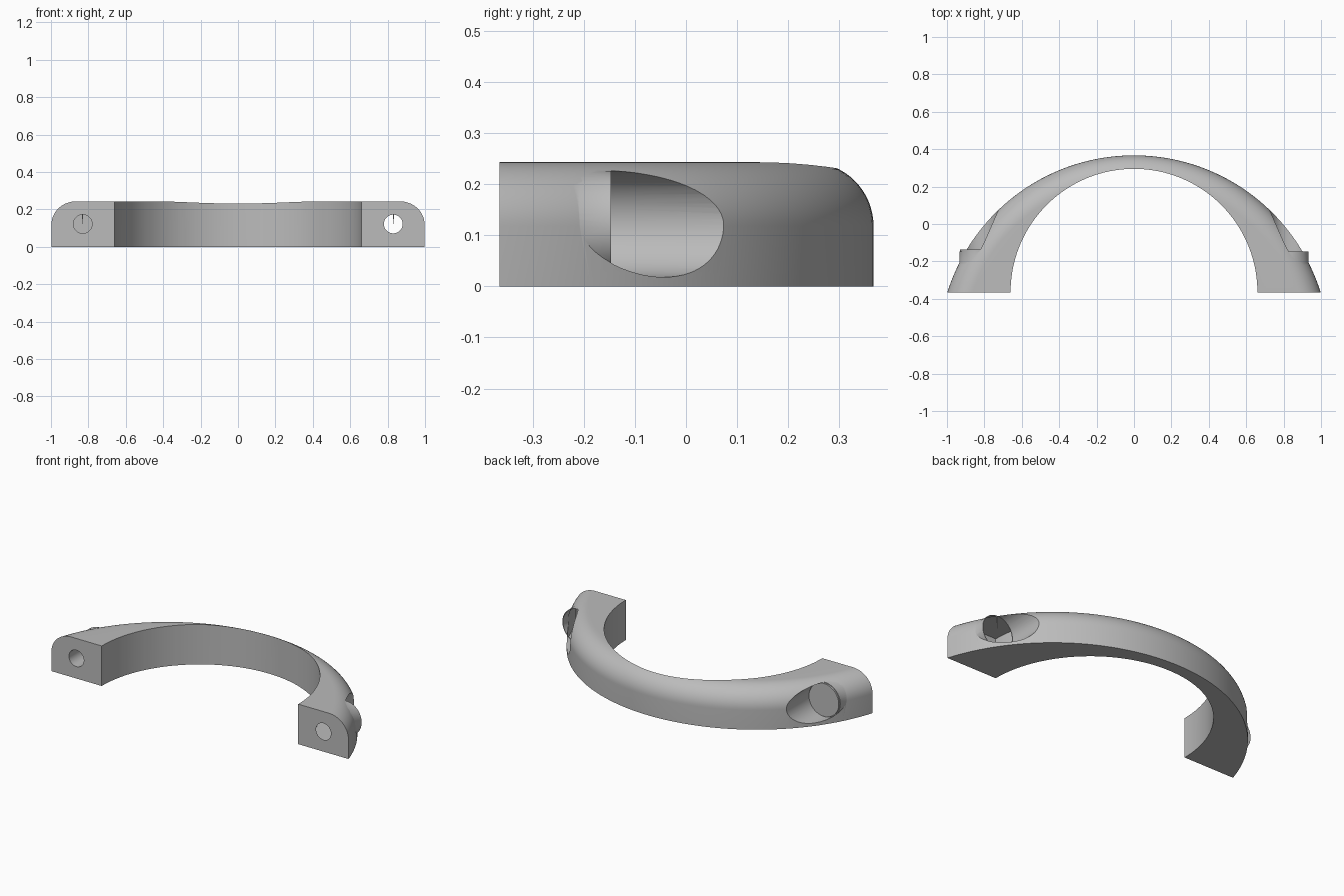
import bpy, bmesh, math
from mathutils import Matrix

if "Cube" in bpy.data.objects:
    bpy.data.objects.remove(bpy.data.objects["Cube"])

H, FRONT, BACK = 0.243, -0.365, 0.367      # height and y extent
R_OUT, R_IN, FILLET = 1.046, 0.66, 0.125
C_OUT = BACK - R_OUT                       # y of the outer arc centre
HOLE_X, HOLE_Z, HEAD_R, BORE_R, SEAT_Y = 0.83, 0.122, 0.104, 0.05, -0.147

grey = bpy.data.materials.new("light grey")
grey.diffuse_color = (0.5, 0.5, 0.5, 1)
grey.use_nodes = True
grey.node_tree.nodes["Principled BSDF"].inputs["Base Color"].default_value = grey.diffuse_color


def revolve(name, profile, matrix, steps):
    """Spin a closed (radius, height) profile into a solid around its own z axis."""
    bm = bmesh.new()
    rings = []
    for r, z in profile:
        if r == 0:
            rings.append([bm.verts.new((0, 0, z))])
        else:
            rings.append([bm.verts.new((r * math.cos(a), r * math.sin(a), z))
                          for a in (2 * math.pi * i / steps for i in range(steps))])
    for a, b in zip(rings, rings[1:]):
        for i in range(steps):
            j = (i + 1) % steps
            if len(a) == 1:
                bm.faces.new((a[0], b[j], b[i]))
            elif len(b) == 1:
                bm.faces.new((a[i], a[j], b[0]))
            else:
                bm.faces.new((a[i], a[j], b[j], b[i]))
    bmesh.ops.recalc_face_normals(bm, faces=bm.faces)
    bm.transform(matrix)
    me = bpy.data.meshes.new(name)
    bm.to_mesh(me)
    bm.free()
    ob = bpy.data.objects.new(name, me)
    me.materials.append(grey)
    bpy.context.collection.objects.link(ob)
    return ob


def combine(target, tool, operation):
    mod = target.modifiers.new("bool", 'BOOLEAN')
    mod.operation, mod.object, mod.solver = operation, tool, 'EXACT'
    tool.hide_render = True
    bpy.context.view_layer.objects.active = target
    bpy.ops.object.modifier_apply(modifier=mod.name)
    bpy.data.objects.remove(tool)


def along_y(x, y):
    """Place a revolved part so its axis points to +y."""
    return Matrix.Translation((x, y, HOLE_Z)) @ Matrix.Rotation(-math.pi / 2, 4, 'X')


# Rounded disc that gives the outer arc and the filleted top edge
arc = [(R_OUT - FILLET + FILLET * math.cos(t), H - FILLET + FILLET * math.sin(t))
       for t in (math.pi / 2 * i / 16 for i in range(17))]
handle = revolve("handle", [(0, 0), (R_OUT, 0)] + arc + [(0, H)],
                 Matrix.Translation((0, C_OUT, 0)), 256)

# Inner semicircle opening
combine(handle, revolve("opening", [(0, -1), (R_IN, -1), (R_IN, 1), (0, 1)],
                        Matrix.Translation((0, FRONT, 0)), 160), 'DIFFERENCE')

# Flat front ends
bpy.ops.mesh.primitive_cube_add(size=4, location=(0, FRONT - 2, 0))
combine(handle, bpy.context.object, 'DIFFERENCE')

# Screw seats: head pocket, boss, then countersunk bore
for x in (-HOLE_X, HOLE_X):
    combine(handle, revolve("pocket", [(0, 0), (HEAD_R, 0), (HEAD_R, 0.5), (0, 0.5)],
                            along_y(x, SEAT_Y), 64), 'DIFFERENCE')
    combine(handle, revolve("boss", [(0, -0.1), (HEAD_R - 0.0005, -0.1), (HEAD_R - 0.0005, 0), (0, 0)],
                            along_y(x, SEAT_Y), 64), 'UNION')
    combine(handle, revolve("bore", [(0, -0.5), (BORE_R, -0.5), (BORE_R, -0.06),
                                     (HEAD_R - 0.004, 0), (HEAD_R - 0.004, 0.01), (0, 0.01)],
                            along_y(x, SEAT_Y), 64), 'DIFFERENCE')

bpy.ops.object.select_all(action='DESELECT')
handle.select_set(True)
bpy.context.view_layer.objects.active = handle
bpy.ops.object.shade_smooth_by_angle(angle=math.radians(30))
